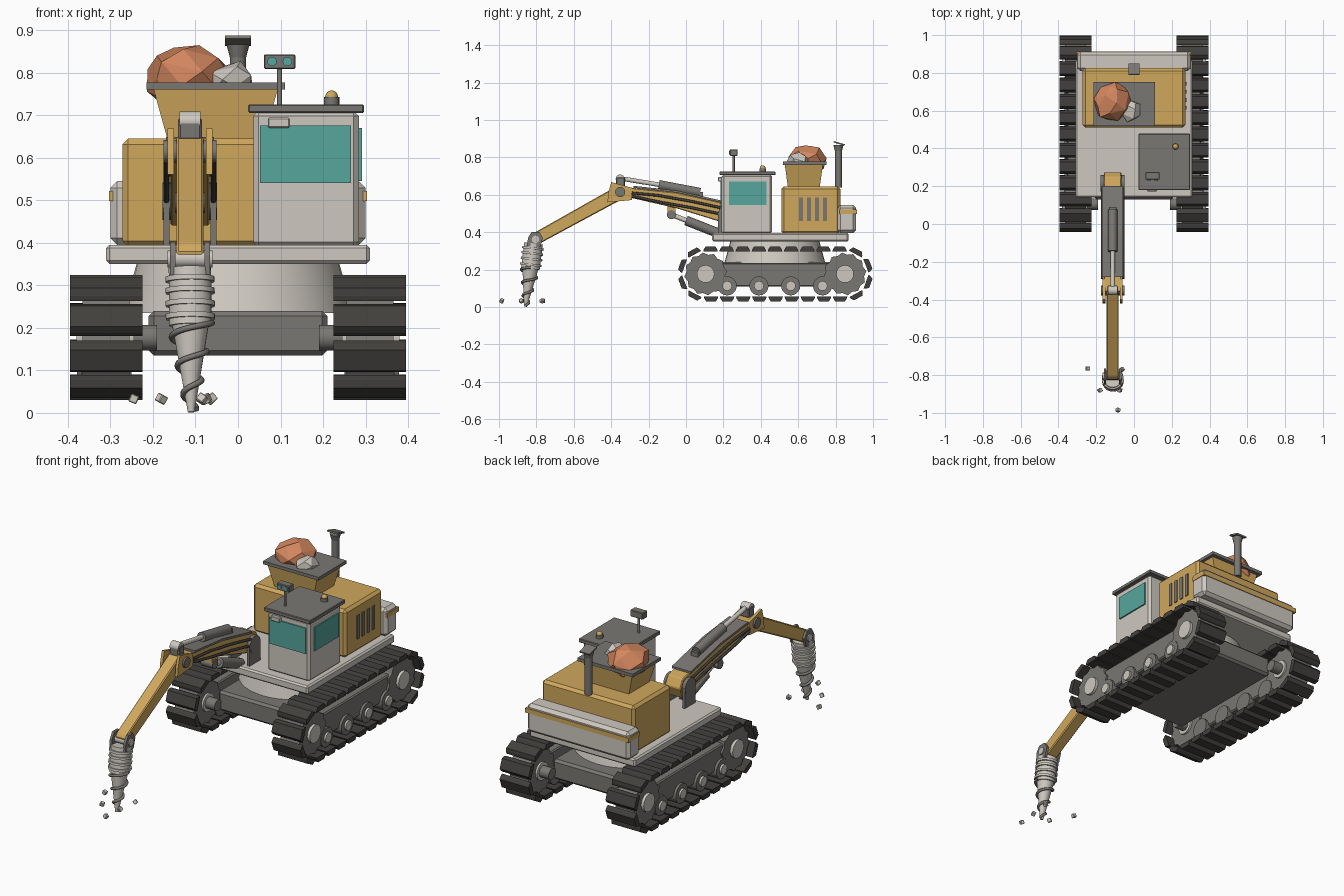
import bpy, bmesh, math, random
from mathutils import Vector, Matrix

if "Cube" in bpy.data.objects:
    bpy.data.objects.remove(bpy.data.objects["Cube"])

def material(name, r, g, b):
    m = bpy.data.materials.new(name)
    lin = [(c / 255 / 12.92 if c < 11 else ((c / 255 + 0.055) / 1.055) ** 2.4) for c in (r, g, b)]
    m.diffuse_color = (*lin, 1)
    m.use_nodes = True
    m.node_tree.nodes["Principled BSDF"].inputs["Base Color"].default_value = m.diffuse_color
    return m

LIGHT = material("light_grey", 206, 201, 192)
GOLD = material("gold_paint", 208, 168, 92)
GREY = material("steel_grey", 122, 119, 115)
DARK = material("track_dark", 66, 64, 61)
TEAL = material("teal_glass", 86, 166, 157)
ORANGE = material("orange_ore", 212, 135, 95)

def finish(name, bm, mat, smooth=False):
    bmesh.ops.recalc_face_normals(bm, faces=bm.faces)
    me = bpy.data.meshes.new(name)
    bm.to_mesh(me)
    bm.free()
    me.materials.append(mat)
    if smooth:
        me.polygons.foreach_set("use_smooth", [True] * len(me.polygons))
        me.set_sharp_from_angle(angle=0.6)
    ob = bpy.data.objects.new(name, me)
    bpy.context.collection.objects.link(ob)
    return ob

def box(name, x, y, z, mat, bevel=0.0, top=None, tilt=0.0):
    """Box from ranges; top = scale of the upper face, tilt = turn about x."""
    bm = bmesh.new()
    bmesh.ops.create_cube(bm, size=1)
    for v in bm.verts:
        s = top if top and v.co.z > 0 else (1, 1)
        v.co = (v.co.x * (x[1] - x[0]) * s[0], v.co.y * (y[1] - y[0]) * s[1], v.co.z * (z[1] - z[0]))
    if bevel:
        bmesh.ops.bevel(bm, geom=bm.edges[:], offset=bevel, segments=1, affect='EDGES')
    c = Vector((sum(x) / 2, sum(y) / 2, sum(z) / 2))
    bm.transform(Matrix.Translation(c) @ Matrix.Rotation(tilt, 4, 'X'))
    return finish(name, bm, mat)

def rod(name, p, q, r1, mat, r2=None, sides=20):
    """Cylinder or cone between two points."""
    p, q = Vector(p), Vector(q)
    bm = bmesh.new()
    bmesh.ops.create_cone(bm, cap_ends=True, segments=sides, radius1=r1,
                          radius2=r1 if r2 is None else r2, depth=(q - p).length)
    rot = (q - p).to_track_quat('Z', 'Y').to_matrix().to_4x4()
    bm.transform(Matrix.Translation((p + q) / 2) @ rot)
    return finish(name, bm, mat, smooth=sides > 8)

def prism(name, pts, x0, x1, mat, bevel=0.0):
    """Side profile of (y, z) points extruded along x."""
    bm = bmesh.new()
    f = bm.faces.new([bm.verts.new((x0, a, b)) for a, b in pts])
    ext = bmesh.ops.extrude_face_region(bm, geom=[f])
    for v in ext["geom"]:
        if isinstance(v, bmesh.types.BMVert):
            v.co.x = x1
    if bevel:
        bmesh.ops.bevel(bm, geom=bm.edges[:], offset=bevel, segments=1, affect='EDGES')
    return finish(name, bm, mat)

def tube(name, pts, r, mat):
    cu = bpy.data.curves.new(name, 'CURVE')
    cu.dimensions, cu.bevel_depth, cu.bevel_resolution = '3D', r, 2
    cu.use_fill_caps = True
    sp = cu.splines.new('POLY')
    sp.points.add(len(pts) - 1)
    for p, c in zip(sp.points, pts):
        p.co = (*c, 1)
    cu.materials.append(mat)
    ob = bpy.data.objects.new(name, cu)
    bpy.context.collection.objects.link(ob)

def rock(name, centre, size, mat, seed, count):
    rng = random.Random(seed)
    bm = bmesh.new()
    for i in range(count):  # evenly spread, jittered points wrapped in a hull
        h = 1 - 2 * (i + 0.5) / count
        a = i * 2.39996 + rng.uniform(-0.3, 0.3)
        w, k = math.sqrt(1 - h * h), rng.uniform(0.9, 1.06)
        bm.verts.new([c + s * k * d for c, s, d in zip(centre, size, (w * math.cos(a), w * math.sin(a), h))])
    bmesh.ops.convex_hull(bm, input=bm.verts[:])
    bmesh.ops.dissolve_limit(bm, angle_limit=0.3, verts=bm.verts[:], edges=bm.edges[:])
    finish(name, bm, mat)

# Crawler tracks
YF, YR, ZC, RT = 0.105, 0.85, 0.177, 0.12
RUN, ARC = YR - YF, math.pi * RT

def track_point(s):
    """Position and outward angle along the track loop."""
    if s < RUN:
        return YF + s, ZC + RT, math.pi / 2
    s -= RUN
    if s < ARC:
        a = math.pi / 2 - s / RT
        return YR + RT * math.cos(a), ZC + RT * math.sin(a), a
    s -= ARC
    if s < RUN:
        return YR - s, ZC - RT, -math.pi / 2
    a = -math.pi / 2 - (s - RUN) / RT
    return YF + RT * math.cos(a), ZC + RT * math.sin(a), a

SHOES = 26
for side, tag in ((1, "right"), (-1, "left")):
    def sx(v):
        return side * v
    for i in range(SHOES):
        y, z, a = track_point((i + 0.3) * (2 * RUN + 2 * ARC) / SHOES)
        n, t = (math.cos(a), math.sin(a)), (-math.sin(a), math.cos(a))
        prof = [(-0.039, 0), (0.039, 0), (0.036, 0.011), (0.026, 0.027), (-0.026, 0.027), (-0.036, 0.011)]
        prism(f"track_shoe_{tag}", [(y + n[0] * h + t[0] * u, z + n[1] * h + t[1] * u) for u, h in prof],
              sx(0.225), sx(0.395), DARK)
    for y in (YF, YR):
        teeth = [(y + r * math.cos(k * math.pi / 12 + o), ZC + r * math.sin(k * math.pi / 12 + o))
                 for k in range(24) for r, o in [((0.115, 0.103)[k % 2], 0.13)]]
        prism(f"sprocket_{tag}", teeth, sx(0.255), sx(0.365), GREY)
        rod(f"sprocket_hub_{tag}", (sx(0.245), y, ZC), (sx(0.38), y, ZC), 0.047, LIGHT)
        rod(f"axle_{tag}", (sx(0.19), y, ZC), (sx(0.26), y, ZC), 0.03, GREY)
    prism(f"track_frame_{tag}", [(0.17, 0.11), (0.79, 0.11), (0.82, 0.17), (0.78, 0.235), (0.18, 0.235), (0.14, 0.17)],
          sx(0.265), sx(0.355), GREY, 0.006)
    for y in (0.22, 0.39, 0.56, 0.73):
        rod(f"road_roller_{tag}", (sx(0.25), y, 0.113), (sx(0.368), y, 0.113), 0.051, GREY)
        rod(f"roller_hub_{tag}", (sx(0.36), y, 0.113), (sx(0.378), y, 0.113), 0.026, LIGHT, sides=16)

# Undercarriage, turntable and deck
box("chassis", (-0.21, 0.21), (0.13, 0.82), (0.135, 0.24), GREY, 0.012)
rod("turntable", (0, 0.475, 0.235), (0, 0.475, 0.352), 0.27, LIGHT, 0.238, 40)
box("deck", (-0.31, 0.31), (0.14, 0.87), (0.35, 0.395), LIGHT, 0.008)

# Engine housing with vents, and counterweight
box("engine_housing", (-0.272, 0.272), (0.51, 0.825), (0.39, 0.645), GOLD, 0.014)
for y in (0.615, 0.657, 0.7, 0.743):
    box("vent_slot", (0.268, 0.277), (y - 0.01, y + 0.01), (0.46, 0.585), GREY)
box("counterweight", (-0.3, 0.3), (0.81, 0.91), (0.395, 0.545), LIGHT, 0.016)
box("counterweight_stripe", (-0.303, 0.303), (0.82, 0.914), (0.498, 0.522), GOLD)

# Cab
box("cab", (0.036, 0.284), (0.19, 0.46), (0.39, 0.71), LIGHT, 0.012)
box("cab_roof", (0.024, 0.296), (0.18, 0.478), (0.705, 0.725), GREY, 0.003)
box("front_window", (0.052, 0.266), (0.184, 0.193), (0.54, 0.676), TEAL)
box("side_window", (0.282, 0.291), (0.23, 0.43), (0.545, 0.67), TEAL)
box("work_lamp", (0.07, 0.122), (0.172, 0.195), (0.67, 0.694), LIGHT, 0.003)

# Beacon and sensor mast
rod("beacon_base", (0.22, 0.41, 0.725), (0.22, 0.41, 0.742), 0.018, GREY)
bm = bmesh.new()
bmesh.ops.create_uvsphere(bm, u_segments=16, v_segments=8, radius=0.015)
bm.transform(Matrix.Translation((0.22, 0.41, 0.743)))
finish("beacon_lamp", bm, GOLD, True)
rod("mast_pole", (0.098, 0.255, 0.72), (0.098, 0.255, 0.815), 0.006, GREY, sides=12)
box("sensor_head", (0.061, 0.135), (0.235, 0.275), (0.808, 0.843), GREY, 0.003)
for x in (0.08, 0.116):
    rod("sensor_lens", (x, 0.231, 0.826), (x, 0.24, 0.826), 0.011, TEAL, sides=16)

# Ore hopper and rocks
box("hopper_bin", (-0.165, 0.06), (0.545, 0.715), (0.64, 0.762), GOLD, 0, (1.3, 1.2))
box("hopper_rim", (-0.215, 0.11), (0.518, 0.752), (0.76, 0.777), GREY)
rock("ore_rock", (-0.118, 0.645, 0.785), (0.108, 0.105, 0.09), ORANGE, 4, 26)
rock("grey_rock", (-0.015, 0.6, 0.78), (0.06, 0.06, 0.048), LIGHT, 2, 16)

# Exhaust stack
rod("exhaust_pipe", (0, 0.815, 0.64), (0, 0.815, 0.845), 0.019, GREY)
rod("exhaust_flare", (0, 0.815, 0.835), (0, 0.815, 0.866), 0.019, GREY, 0.027)
box("exhaust_flap", (-0.03, 0.03), (0.788, 0.85), (0.871, 0.879), GREY, tilt=-0.28)

# Boom: gold beam, grey top plate, side hoses, base pivot
CX = -0.113
prism("boom", [(-0.36, 0.645), (-0.05, 0.612), (0.12, 0.575), (0.25, 0.545), (0.275, 0.5), (0.25, 0.44),
               (0.17, 0.46), (-0.05, 0.528), (-0.33, 0.592)], CX - 0.046, CX + 0.046, GOLD, 0.004)
prism("boom_top_plate", [(-0.28, 0.637), (-0.05, 0.612), (0.2, 0.556), (0.2, 0.567), (-0.05, 0.623), (-0.28, 0.648)],
      CX - 0.056, CX + 0.056, GREY)
rod("boom_base_pivot", (CX - 0.064, 0.215, 0.497), (CX + 0.064, 0.215, 0.497), 0.044, GREY)
for s in (-1, 1):
    x = CX + s * 0.083 / 1.5
    for drop in (0.0, 0.034):
        tube("boom_hose", [(x, -0.29, 0.61 - drop * 0.5), (x, -0.15, 0.597 - drop), (x, 0.03, 0.565 - drop),
                           (x, 0.19, 0.53 - drop)], 0.007, DARK)
    box("boom_foot", sorted((CX + s * 0.048, CX + s * 0.062)), (0.17, 0.26), (0.39, 0.5), GREY)
    # Elbow cheeks
    prism("elbow_cheek", [(-0.415, 0.61), (-0.4, 0.668), (-0.29, 0.638), (-0.29, 0.572), (-0.42, 0.56)],
          CX + s * 0.038, CX + s * 0.053, GOLD)
rod("elbow_pin", (CX - 0.062, -0.352, 0.615), (CX + 0.062, -0.352, 0.615), 0.027, GREY)

# Stick hydraulic on top of the boom
box("cylinder_ear", (CX - 0.028, CX + 0.028), (-0.375, -0.325), (0.64, 0.695), GREY, 0.006)
rod("stick_rod_eye", (CX - 0.025, -0.352, 0.685), (CX + 0.025, -0.352, 0.685), 0.024, LIGHT, sides=16)
rod("stick_rod", (CX, -0.352, 0.688), (CX, -0.12, 0.65), 0.012, LIGHT, sides=16)
rod("stick_cylinder", (CX, -0.145, 0.654), (CX, 0.075, 0.612), 0.025, GREY)
box("stick_cylinder_mount", (CX - 0.02, CX + 0.02), (0.04, 0.09), (0.56, 0.615), GREY)

# Lift hydraulic under the boom
rod("lift_rod_eye", (CX - 0.035, -0.078, 0.494), (CX + 0.035, -0.078, 0.494), 0.024, GREY, sides=16)
box("lift_bracket", (CX - 0.03, CX + 0.03), (-0.1, -0.055), (0.49, 0.55), GOLD)
rod("lift_rod", (CX, -0.078, 0.494), (CX, 0.03, 0.452), 0.013, LIGHT, sides=16)
rod("lift_cylinder", (CX, 0.0, 0.463), (CX, 0.18, 0.392), 0.026, GREY)

# Dipper stick
prism("stick", [(-0.36, 0.652), (-0.325, 0.6), (-0.345, 0.575), (-0.785, 0.338), (-0.825, 0.375), (-0.81, 0.398)],
      CX - 0.032, CX + 0.032, GOLD, 0.005)

# Drill clevis, collar rings and cone
for s in (-1, 1):
    prism("drill_clevis", [(-0.85, 0.32), (-0.78, 0.32), (-0.765, 0.37), (-0.785, 0.402), (-0.825, 0.402), (-0.845, 0.37)],
          CX + s * 0.034, CX + s * 0.047, GREY)
rod("clevis_pin", (CX - 0.053, -0.805, 0.362), (CX + 0.053, -0.805, 0.362), 0.02, LIGHT, sides=16)
TOP, TIP = Vector((CX, -0.815, 0.34)), Vector((-0.11, -0.858, 0.002))

def along(t):
    return TOP.lerp(TIP, t)

rod("drill_collar", along(0), along(0.4), 0.05, LIGHT, 0.05)
for t in (0.06, 0.14, 0.23, 0.32):
    rod("collar_ring", along(t), along(t + 0.035), 0.058, LIGHT)
rod("drill_cone", along(0.38), along(1), 0.044, LIGHT, 0.008)
side_x = Vector((1, 0, 0))
side_y = (TIP - TOP).cross(side_x).normalized()
helix = []
for i in range(73):
    u = i / 72
    r, a = 0.051 * (1 - u) + 0.012 * u, u * 3 * 2 * math.pi
    helix.append(along(0.38 + 0.6 * u) + side_x * r * math.cos(a) + side_y * r * math.sin(a))
tube("drill_thread", helix, 0.007, GREY)

# Loose debris
for i, (x, y) in enumerate([(-0.245, -0.765), (-0.18, -0.88), (-0.085, -0.985), (-0.063, -0.77), (-0.075, -0.88)]):
    ob = box("debris_chip", (-0.01, 0.01), (-0.01, 0.01), (-0.01, 0.01), LIGHT, 0.002)
    ob.location, ob.rotation_euler = (x, y, 0.033), (0.3 * i, 0.4, 0.7 * i)
